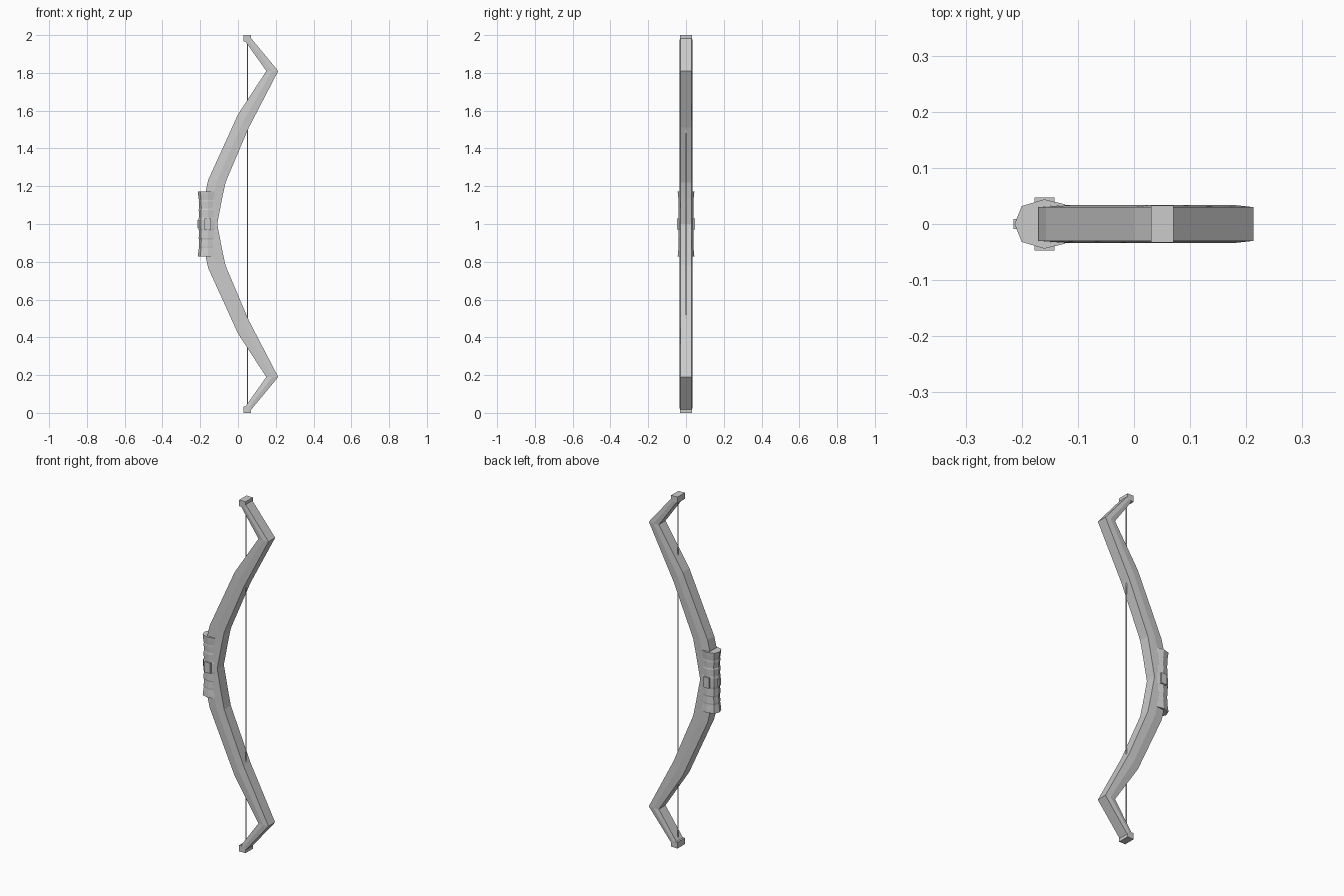
import bpy, bmesh
from mathutils import Vector

if "Cube" in bpy.data.objects:
    bpy.data.objects.remove(bpy.data.objects["Cube"])


def finish(name, bm):
    bmesh.ops.recalc_face_normals(bm, faces=bm.faces[:])
    me = bpy.data.meshes.new(name)
    bm.to_mesh(me)
    bm.free()
    ob = bpy.data.objects.new(name, me)
    bpy.context.collection.objects.link(ob)
    return ob


def loft(name, rings):
    """Skin a list of equal-sized closed rings and cap both ends."""
    bm = bmesh.new()
    vs = [[bm.verts.new(p) for p in r] for r in rings]
    n = len(rings[0])
    for a, b in zip(vs, vs[1:]):
        for i in range(n):
            j = (i + 1) % n
            bm.faces.new((a[i], a[j], b[j], b[i]))
    bm.faces.new(vs[0])
    bm.faces.new(vs[-1])
    return finish(name, bm)


def box(name, x0, x1, hy, z0, z1, y=0):
    return loft(name, [[(x0, y - hy, z), (x1, y - hy, z), (x1, y + hy, z), (x0, y + hy, z)]
                       for z in (z0, z1)])


# Bow limbs: (outer x, outer height, inner x, inner height) above the centre
half = [(-.168, 0, -.11, 0), (-.17, .18, -.083, .14), (-.157, .235, -.066, .22),
        (0, .58, .057, .51), (.15, .81, .213, .81), (.04, .965, .068, .985)]
stations = [(a, -b, c, -d) for a, b, c, d in half[:0:-1]] + half
rings = []
for a, b, c, d in stations:
    o, i = Vector((a, 0, 1 + b)), Vector((c, 0, 1 + d))
    m = (o + i) / 2
    w, r = Vector((0, .030, 0)), Vector((0, .0335, 0))
    rings.append([o - w, m - r, i - w, i + w, m + r, o + w])
loft("bow_limbs", rings)

# Tip blocks
box("upper_tip", .03, .07, .033, 1.965, 2.0)
box("lower_tip", .03, .07, .033, 0, .035)

# String
bm = bmesh.new()
bmesh.ops.create_cone(bm, cap_ends=True, segments=6, radius1=.0035, radius2=.0035, depth=1.95)
bmesh.ops.translate(bm, verts=bm.verts[:], vec=(.05, 0, 1))
finish("string", bm)

# Wrapped grip: pointed section with shallow ridges
section = [(-.213, 0), (-.2, .032), (-.16, .044), (-.123, .035)]
section += [(x, -y) for x, y in section[:0:-1]]
halfgrip = [(.025, .94), (.035, .90), (.075, .92), (.082, .88), (.118, .92),
            (.126, .90), (.155, .97), (.172, 1.0)]
levels = [(-z, s) for z, s in halfgrip[::-1]] + halfgrip
loft("grip", [[(-.15 + (x + .15) * s, y * s, 1 + z) for x, y in section] for z, s in levels])

# Side plates and front stud at the grip centre
for side, s in (("left", 1), ("right", -1)):
    box(side + "_grip_plate", -.177, -.142, .006, .97, 1.03, y=s * .041)
box("grip_stud", -.215, -.19, .009, .98, 1.02)
